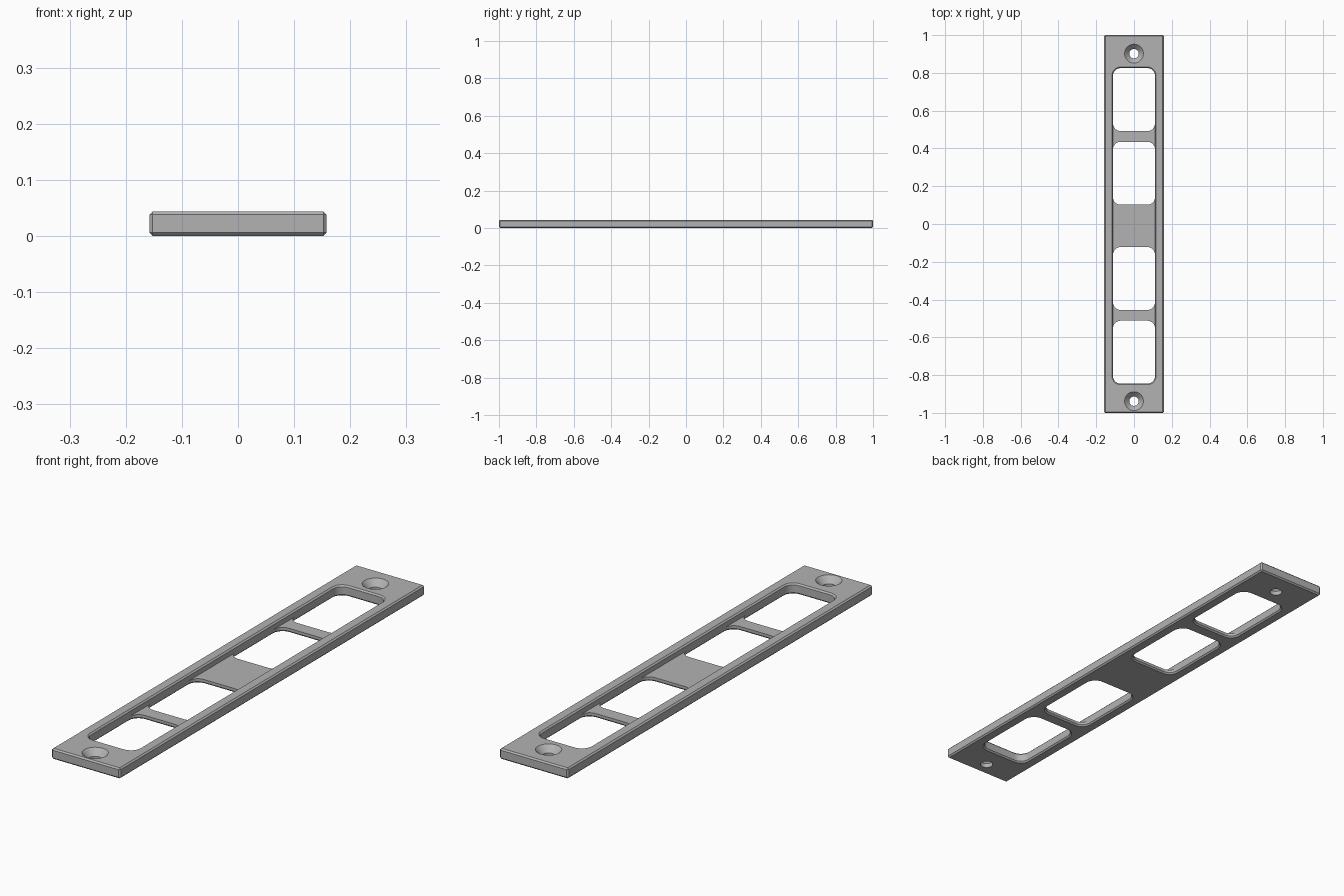
import bpy
import bmesh
from math import cos, sin, pi

default = bpy.data.objects.get("Cube")
if default:
    bpy.data.objects.remove(default, do_unlink=True)

TOP = 0.044       # plate thickness
FLOOR = 0.018     # height of the recessed webs
CHAMFER = 0.006
POCKET_X = 0.111  # half width of the openings

grey = bpy.data.materials.new("plain grey")
grey.use_nodes = True
colour = (0.45, 0.45, 0.45, 1)
grey.diffuse_color = colour
grey.node_tree.nodes["Principled BSDF"].inputs["Base Color"].default_value = colour


def make_object(name, bm):
    bmesh.ops.recalc_face_normals(bm, faces=bm.faces)
    mesh = bpy.data.meshes.new(name)
    bm.to_mesh(mesh)
    bm.free()
    mesh.materials.append(grey)
    obj = bpy.data.objects.new(name, mesh)
    bpy.context.collection.objects.link(obj)
    return obj


def loft(name, rings):
    """Solid through a stack of equal-length point rings."""
    bm = bmesh.new()
    loops = [[bm.verts.new(p) for p in ring] for ring in rings]
    for a, b in zip(loops, loops[1:]):
        for i in range(len(a)):
            j = (i + 1) % len(a)
            bm.faces.new((a[i], a[j], b[j], b[i]))
    bm.faces.new(loops[0])
    bm.faces.new(loops[-1])
    return make_object(name, bm)


def rounded_ring(y0, y1, z, grow=0.0, radius=0.04, steps=8):
    """Rounded rectangle outline, widened by grow."""
    hx, hy, cy, ring = POCKET_X - radius, (y1 - y0) / 2 - radius, (y0 + y1) / 2, []
    for k, (sx, sy) in enumerate([(1, 1), (-1, 1), (-1, -1), (1, -1)]):
        for i in range(steps + 1):
            a = (k + i / steps) * pi / 2
            ring.append((sx * hx + (radius + grow) * cos(a),
                         cy + sy * hy + (radius + grow) * sin(a), z))
    return ring


def circle_ring(y, radius, z, sides=40):
    return [(radius * cos(2 * pi * i / sides), y + radius * sin(2 * pi * i / sides), z)
            for i in range(sides)]


# Plate with chamfered edges
bm = bmesh.new()
bmesh.ops.create_cube(bm, size=1)
for v in bm.verts:
    v.co = (v.co.x * 0.316, v.co.y * 2, (v.co.z + 0.5) * TOP)
bmesh.ops.bevel(bm, geom=bm.edges[:], offset=CHAMFER, segments=1, affect='EDGES')
plate = make_object("slotted_plate", bm)

# Long recess with a chamfered rim
over = 0.01
cutters = [loft("recess_cutter", [
    rounded_ring(-0.845, 0.825, FLOOR),
    rounded_ring(-0.845, 0.825, TOP - CHAMFER),
    rounded_ring(-0.845, 0.825, TOP + over, CHAMFER + over)])]

# Four windows through the recess floor, chamfered underneath
for y0, y1 in [(0.492, 0.825), (0.102, 0.435), (-0.455, -0.122), (-0.845, -0.512)]:
    cutters.append(loft("window_cutter", [
        rounded_ring(y0, y1, -over, CHAMFER + over),
        rounded_ring(y0, y1, CHAMFER),
        rounded_ring(y0, y1, TOP - 2 * CHAMFER)]))

# Countersunk screw holes
for y in (0.902, -0.938):
    cutters.append(loft("screw_hole_cutter", [
        circle_ring(y, 0.025, -over),
        circle_ring(y, 0.025, FLOOR),
        circle_ring(y, 0.05, TOP),
        circle_ring(y, 0.05, TOP + over)]))

bpy.context.view_layer.objects.active = plate
for cutter in cutters:
    cutter.hide_render = True
    mod = plate.modifiers.new("cut", 'BOOLEAN')
    mod.operation = 'DIFFERENCE'
    mod.solver = 'EXACT'
    mod.object = cutter
    bpy.ops.object.modifier_apply(modifier=mod.name)
    bpy.data.objects.remove(cutter, do_unlink=True)

bpy.ops.object.select_all(action='DESELECT')
plate.select_set(True)
bpy.ops.object.shade_smooth_by_angle(angle=pi / 6)
